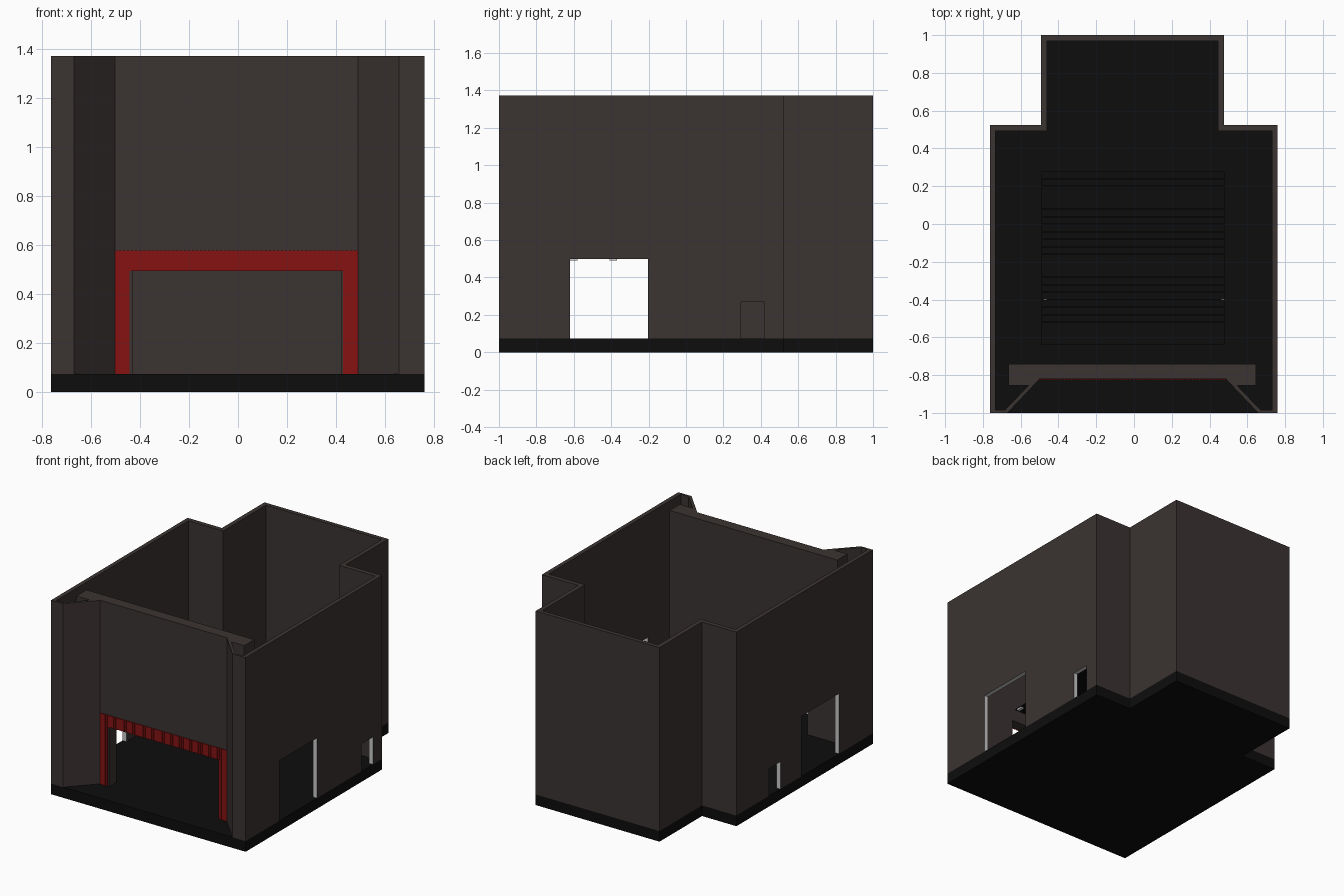
import bpy, bmesh
from mathutils import Vector

if "Cube" in bpy.data.objects:
    bpy.data.objects.remove(bpy.data.objects["Cube"])

FLOOR, TOP = 0.075, 1.372


def material(name, rgb):
    m = bpy.data.materials.new(name)
    m.diffuse_color = (*rgb, 1)
    m.use_nodes = True
    m.node_tree.nodes["Principled BSDF"].inputs["Base Color"].default_value = m.diffuse_color
    return m


WALL = material("dark_brown", (0.043, 0.033, 0.032))
BLACK = material("black", (0.004, 0.004, 0.004))
RED = material("red", (0.24, 0.006, 0.006))
REVEAL = material("light_grey", (0.6, 0.6, 0.6))


def make_object(name, bm, mat):
    bmesh.ops.recalc_face_normals(bm, faces=bm.faces)
    me = bpy.data.meshes.new(name)
    bm.to_mesh(me)
    bm.free()
    me.materials.append(mat)
    ob = bpy.data.objects.new(name, me)
    bpy.context.collection.objects.link(ob)
    return ob


def prism(name, plan, z0, z1, mat):
    """Extrude a plan outline upwards."""
    bm = bmesh.new()
    face = bm.faces.new([bm.verts.new((x, y, z0)) for x, y in plan])
    ext = bmesh.ops.extrude_face_region(bm, geom=[face], use_keep_orig=True)
    top = [v for v in ext["geom"] if isinstance(v, bmesh.types.BMVert)]
    bmesh.ops.translate(bm, verts=top, vec=(0, 0, z1 - z0))
    return make_object(name, bm, mat)


def add_box(bm, lo, hi):
    lo, hi = Vector(lo), Vector(hi)
    new = bmesh.ops.create_cube(bm, size=1)["verts"]
    for v in new:
        v.co = (lo + hi) / 2 + v.co * (hi - lo)


def boxes(name, pairs, mat):
    bm = bmesh.new()
    for lo, hi in pairs:
        add_box(bm, lo, hi)
    return make_object(name, bm, mat)


def cut(target, name, lo, hi, mat):
    """Cut an opening; the cut faces take the cutter's material."""
    cutter = boxes(name, [(lo, hi)], mat)
    cutter.hide_render = True
    cutter.hide_set(True)
    mod = target.modifiers.new(name, 'BOOLEAN')
    mod.operation = 'DIFFERENCE'
    mod.solver = 'EXACT'
    mod.material_mode = 'TRANSFER'
    mod.object = cutter


# Outer building plan, front left pier round to front right pier
rim = [(-0.67, -1), (-0.762, -1), (-0.762, 0.525), (-0.493, 0.525), (-0.493, 1),
       (0.476, 1), (0.476, 0.525), (0.76, 0.525), (0.76, -1), (0.657, -1)]
prism("floor_slab", rim, 0, FLOOR, BLACK)

# Continuous outer wall, with thin piers and splayed returns at the front
inner = [(0.503, -0.81), (0.67, -0.985), (0.73, -0.985), (0.73, 0.492),
         (0.445, 0.492), (0.445, 0.97), (-0.46, 0.97), (-0.46, 0.492),
         (-0.732, 0.492), (-0.732, -0.985), (-0.683, -0.985), (-0.515, -0.81)]
walls = prism("outer_walls", [(-0.502, -0.823)] + rim + [(0.489, -0.823)] + inner,
              FLOOR, TOP, WALL)

# Side openings: a large pair facing each other, and two small offset ones
for side, x in (("left", -0.745), ("right", 0.745)):
    cut(walls, side + "_large_opening_cutter", (x - 0.06, -0.62, FLOOR - 0.02),
        (x + 0.06, -0.203, 0.5), REVEAL)
    y = 0.035 if side == "left" else 0.293
    cut(walls, side + "_small_opening_cutter", (x - 0.06, y, FLOOR - 0.02),
        (x + 0.06, y + 0.128, 0.268), REVEAL)

# Recessed front wall with its wide doorway
front = prism("front_wall", [(-0.665, -0.742), (0.647, -0.742), (0.647, -0.855),
                             (0.529, -0.855), (0.495, -0.82), (-0.508, -0.82),
                             (-0.541, -0.855), (-0.665, -0.855)], FLOOR, TOP, WALL)
cut(front, "front_doorway_cutter", (-0.43, -1, FLOOR - 0.02), (0.42, -0.7, 0.494), WALL)

# Red ribbed door surround: backing strips plus shallow vertical ribs
x0, x1, i0, i1, head, lintel = -0.502, 0.489, -0.443, 0.428, 0.494, 0.577
yf, yb = -0.824, -0.79
surround = [((x0, yf, FLOOR), (i0, yb, head)),
            ((i1, yf, FLOOR), (x1, yb, head)),
            ((x0, yf, head), (x1, yb, lintel))]
n = 60
pitch = (x1 - x0) / n
for i in range(n):
    a = x0 + i * pitch
    b = a + pitch * 0.5
    beside_door = b < i0 or a > i1
    surround.append(((a, yf - 0.003, FLOOR if beside_door else head),
                     (b, yf + 0.001, lintel)))
boxes("red_door_surround", surround, RED)

# Raised overhead door: slats lying flat above the doorway, with small hangers
slats = [((-0.49, -0.64 + i * 0.04, 0.502), (0.48, -0.602 + i * 0.04, 0.51))
         for i in range(23)]
boxes("overhead_door_slats", slats, BLACK)
boxes("overhead_door_hangers",
      [((s * 0.47 - 0.01, y, 0.491), (s * 0.47 + 0.01, y + 0.04, 0.502))
       for s in (-1, 1) for y in (-0.62, -0.41)], REVEAL)
